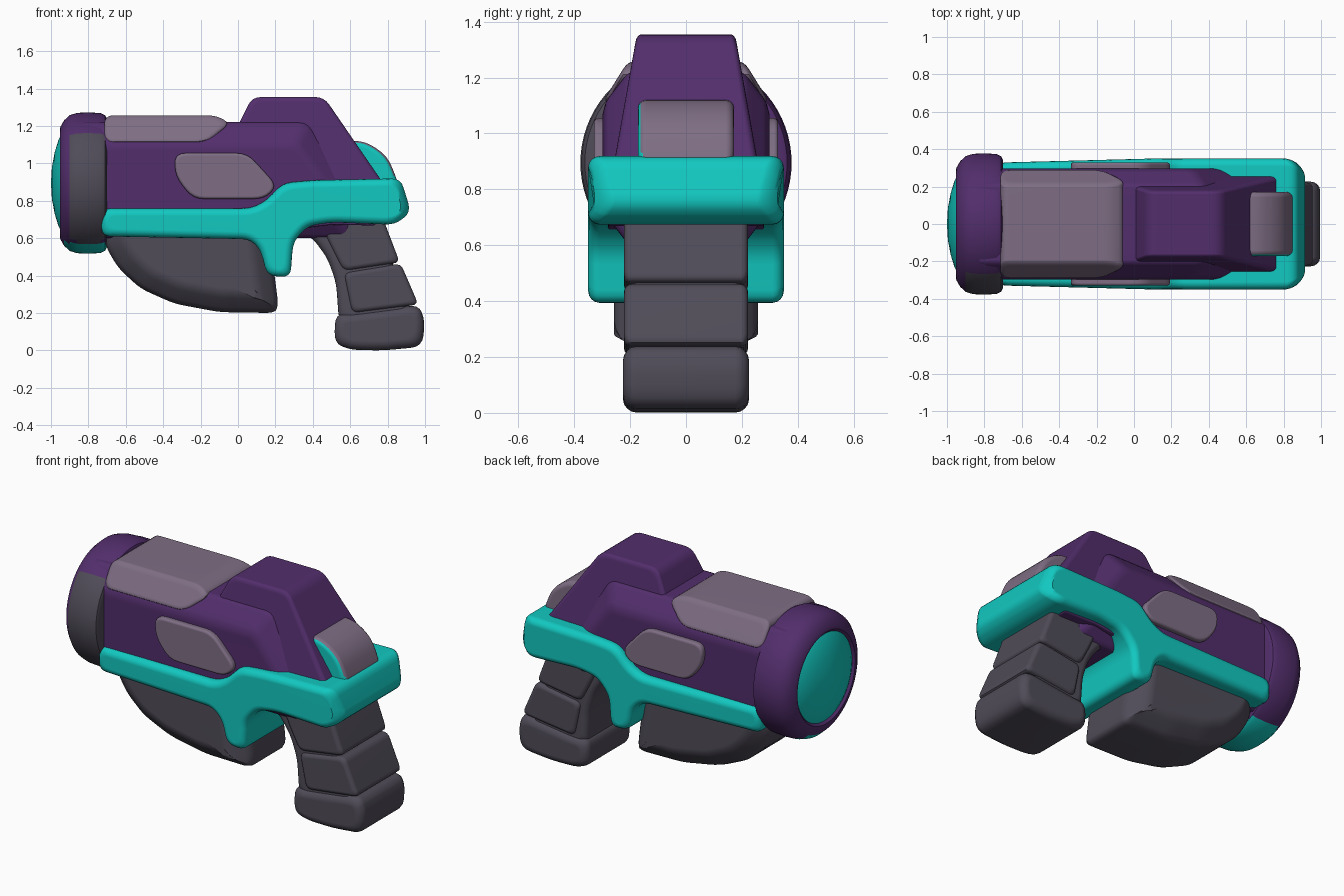
import bpy, bmesh, math
from mathutils import Vector

cube = bpy.data.objects.get("Cube")
if cube:
    bpy.data.objects.remove(cube)


def material(name, rgb):
    m = bpy.data.materials.new(name)
    m.use_nodes = True
    m.diffuse_color = (*rgb, 1)
    m.node_tree.nodes["Principled BSDF"].inputs["Base Color"].default_value = (*rgb, 1)
    return m


purple = material("purple", (0.085, 0.027, 0.15))
teal = material("teal", (0.006, 0.58, 0.53))
mauve = material("mauve grey", (0.21, 0.155, 0.23))
dark = material("dark grey", (0.08, 0.072, 0.098))


def finish(name, bm, mats, rule=None):
    """Turn a bmesh into a smooth shaded object, coloured by a face rule."""
    bmesh.ops.remove_doubles(bm, verts=bm.verts, dist=0.0005)
    bmesh.ops.recalc_face_normals(bm, faces=bm.faces)
    if rule:
        for f in bm.faces:
            f.material_index = rule(f.calc_center_median(), f.normal)
    mesh = bpy.data.meshes.new(name)
    bm.to_mesh(mesh)
    bm.free()
    ob = bpy.data.objects.new(name, mesh)
    bpy.context.collection.objects.link(ob)
    for m in mats:
        mesh.materials.append(m)
    bpy.ops.object.select_all(action="DESELECT")
    ob.select_set(True)
    bpy.context.view_layer.objects.active = ob
    bpy.ops.object.shade_smooth_by_angle(angle=math.radians(35))
    weighted = ob.modifiers.new("soft normals", "WEIGHTED_NORMAL")
    weighted.keep_sharp = True
    return ob


def inset(pts, d):
    """Offset a counter-clockwise outline inwards."""
    out = []
    for i, p in enumerate(pts):
        a = (p - pts[i - 1]).normalized()
        b = (pts[(i + 1) % len(pts)] - p).normalized()
        na, nb = Vector((-a.y, a.x)), Vector((-b.y, b.x))
        out.append(p + (na + nb) * (d / max(0.3, 1 + na.dot(nb))))
    return out


def rounded(pts, rad, steps=5):
    """Replace every corner by a short curve."""
    out = []
    for i, p in enumerate(pts):
        u, v = pts[i - 1] - p, pts[(i + 1) % len(pts)] - p
        a = p + u.normalized() * min(rad, 0.45 * u.length)
        b = p + v.normalized() * min(rad, 0.45 * v.length)
        for k in range(steps):
            t = k / (steps - 1)
            out.append(a * (1 - t) ** 2 + p * 2 * t * (1 - t) + b * t * t)
    return out


def slab(name, outline, width, edge, corner, mats, layers=None, warp=None, rule=None):
    """Side outline (x, z) swept across y, with rounded edges on both sides."""
    pts = [Vector(p) for p in outline]
    area = sum(pts[i - 1].cross(pts[i]) for i in range(len(pts)))
    if area < 0:
        pts.reverse()
    if not layers:
        arcs = [math.pi / 2 * k / 4 for k in range(5)]
        layers = [(width - edge * (1 - math.sin(t)), edge * (1 - math.cos(t))) for t in arcs]
    layers = [(-y, d) for y, d in reversed(layers)] + layers
    bm = bmesh.new()
    rings = []
    for y, d in layers:
        ring = []
        for p in rounded(inset(pts, d), corner):
            s = warp(p.x, p.y) if warp else 1
            ring.append(bm.verts.new((p.x, y * s, p.y)))
        rings.append(ring)
    for r, q in zip(rings, rings[1:]):
        for i in range(len(r)):
            bm.faces.new((r[i - 1], r[i], q[i], q[i - 1]))
    bm.faces.new(rings[0])
    bm.faces.new(rings[-1])
    return finish(name, bm, mats, rule)


def lathe(name, profile, mats, rule=None):
    """Profile (x, radius) spun around the barrel axis."""
    bm = bmesh.new()
    vs = [bm.verts.new((x, 0, 0.895 + r)) for x, r in profile]
    for a, b in zip(vs, vs[1:]):
        bm.edges.new((a, b))
    bmesh.ops.spin(bm, geom=bm.verts[:] + bm.edges[:], cent=(0, 0, 0.895), axis=(1, 0, 0),
                   angle=math.tau, steps=72)
    return finish(name, bm, mats, rule)


# Muzzle ring with a grey front patch and teal underside, and its domed lens
def ring_colour(c, n):
    if c.z < 0.575 and c.x > -0.94:
        return 2
    return 1 if c.y < -0.2 and c.z < 1.16 and c.x > -0.9 else 0


lathe("muzzle_ring", [(-0.70, 0.2), (-0.70, 0.34), (-0.71, 0.362), (-0.735, 0.374), (-0.8, 0.378),
                      (-0.86, 0.375), (-0.9, 0.363), (-0.93, 0.335), (-0.95, 0.3), (-0.952, 0.28),
                      (-0.935, 0.262), (-0.9, 0.25)], [purple, dark, teal], ring_colour)
lathe("muzzle_lens", [(-0.9, 0.268), (-0.94, 0.266), (-0.96, 0.23), (-0.98, 0.165),
                      (-0.995, 0.085), (-1, 0.001)], [teal])

# Main body and the raised ridge above it
slab("body", [(-0.85, 0.6), (-0.85, 1.222), (0.37, 1.222), (0.64, 0.86), (0.6, 0.6)], 0.3, 0, 0.04,
     [purple], [(0.19, 0), (0.208, 0.008), (0.222, 0.022), (0.276, 0.092), (0.288, 0.112), (0.298, 0.15)])
slab("top_ridge", [(-0.03, 1.14), (0.075, 1.355), (0.46, 1.355), (0.8, 0.86), (0.1, 0.86)], 0.26, 0.025, 0.05,
     [purple], warp=lambda x, z: 1 - 0.32 * (z - 0.88) / 0.47)

# Grey cover on top of the barrel, and the plates on both sides
slab("barrel_cover", [(-0.715, 1.11), (-0.715, 1.257), (-0.12, 1.257), (-0.04, 1.215), (-0.17, 1.11)],
     0.3, 0.025, 0.05, [mauve], warp=lambda x, z: 1 - 0.3 * (z - 1.11) / 0.145)
slab("side_plates", [(-0.34, 1.055), (0.05, 1.055), (0.21, 0.88), (0.14, 0.81), (-0.24, 0.81), (-0.335, 0.93)],
     0.33, 0.015, 0.06, [mauve])

# Rear cap, teal on its front side only
slab("rear_cap", [(0.5, 0.86), (0.56, 1.12), (0.68, 1.12), (0.8, 1.04), (0.87, 0.86)], 0.172, 0.03, 0.07,
     [mauve, teal], rule=lambda c, n: 1 if n.y < -0.6 else 0)


# Teal frame with the trigger guard
def frame_width(x, z):
    if x < 0.1:
        return 1 - 0.06 * (0.1 - x) / 0.8
    return 1 - 0.2 * (max(0, x - 0.8) / 0.12) ** 2


slab("frame", [(-0.73, 0.76), (0.07, 0.76), (0.15, 0.8), (0.24, 0.895), (0.4, 0.91), (0.87, 0.92), (0.925, 0.74),
               (0.84, 0.672), (0.5, 0.685), (0.37, 0.665), (0.295, 0.58), (0.28, 0.39),
               (0.155, 0.4), (0.12, 0.54), (0.06, 0.595), (-0.73, 0.61)],
     0.35, 0.04, 0.05, [teal], warp=frame_width)
slab("frame_underside", [(0.27, 0.75), (0.27, 0.6), (0.36, 0.655), (0.5, 0.672), (0.74, 0.668), (0.74, 0.75)],
     0.28, 0.01, 0.02, [purple])

# Fore grip below the barrel
slab("fore_grip", [(-0.72, 0.75), (-0.71, 0.56), (-0.64, 0.44), (-0.52, 0.33), (-0.34, 0.25), (-0.1, 0.205),
                   (0.2, 0.2), (0.215, 0.25), (0.15, 0.75)], 0.27, 0, 0.05, [dark],
     [(0.14, 0), (0.17, 0.01), (0.19, 0.025), (0.235, 0.075), (0.25, 0.1), (0.258, 0.13)])

# Handle: a core, two wrapped panels and a foot
slab("handle_core", [(0.3, 0.72), (0.3, 0.655), (0.4, 0.6), (0.48, 0.49), (0.525, 0.36), (0.54, 0.15),
                     (0.93, 0.15), (0.8, 0.55), (0.75, 0.72)], 0.205, 0.04, 0.05, [dark])
slab("handle_upper_panel", [(0.42, 0.72), (0.5, 0.55), (0.565, 0.425), (0.865, 0.47), (0.77, 0.72)],
     0.222, 0.025, 0.035, [dark])
slab("handle_lower_panel", [(0.565, 0.415), (0.87, 0.465), (0.965, 0.245), (0.61, 0.2)],
     0.222, 0.025, 0.035, [dark])
slab("handle_foot", [(0.52, 0.195), (0.62, 0.2), (0.965, 0.245), (1.0, 0.16), (0.985, 0.02), (0.78, 0.0),
                     (0.6, 0.003), (0.515, 0.04)], 0.226, 0.05, 0.06, [dark])
